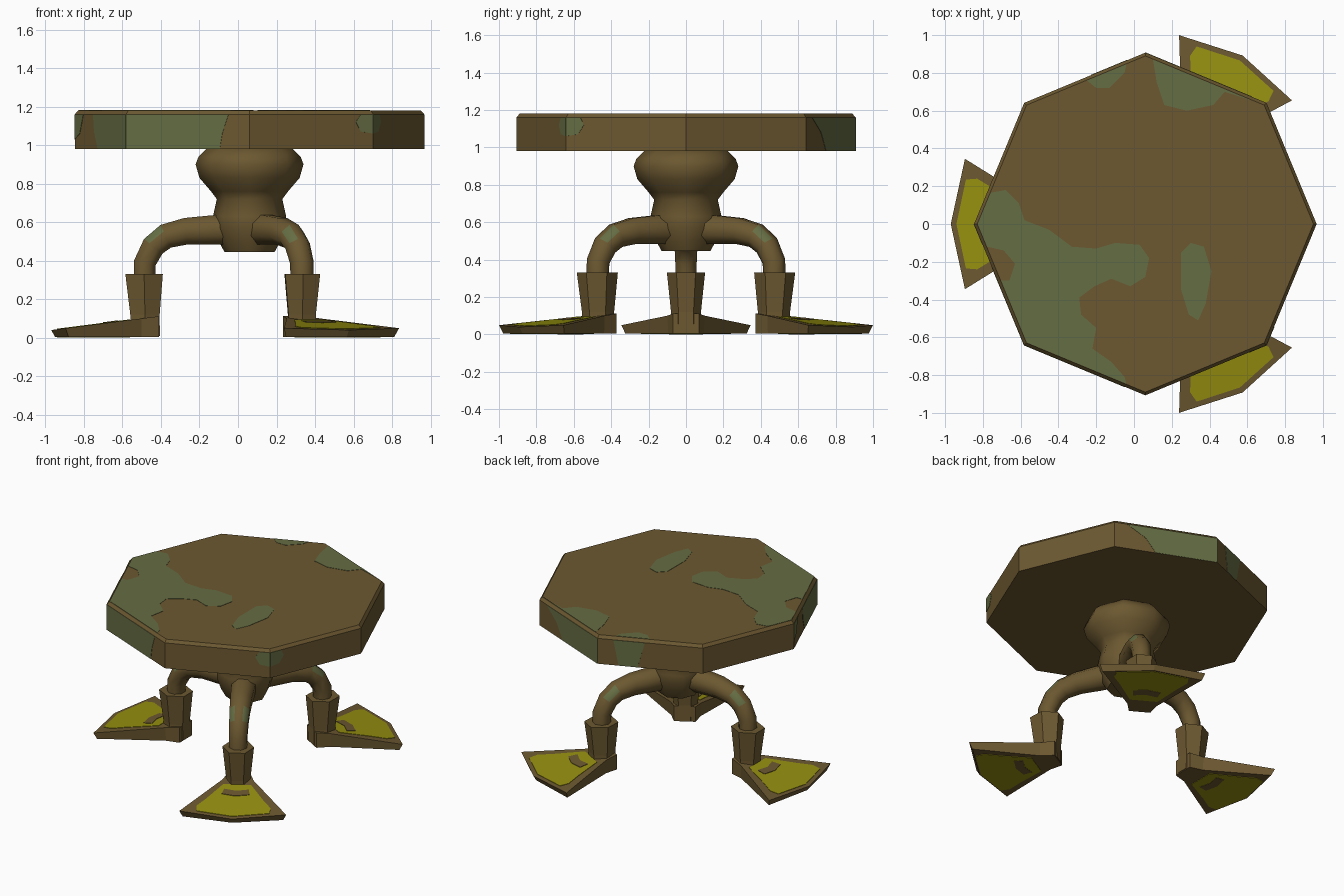
import bpy, bmesh, math
from mathutils import Vector

if "Cube" in bpy.data.objects:
    bpy.data.objects.remove(bpy.data.objects["Cube"])

CX = 0.06                      # axis of the table and its three legs


def material(name, rgb):
    m = bpy.data.materials.new(name)
    m.diffuse_color = (*rgb, 1)
    m.use_nodes = True
    m.node_tree.nodes["Principled BSDF"].inputs["Base Color"].default_value = m.diffuse_color
    return m


BROWN = material("brown", (0.150, 0.098, 0.030))
GREEN = material("moss green", (0.130, 0.153, 0.056))
YELLOW = material("yellow", (0.305, 0.279, 0.005))


def loft(name, rings, mats, smooth=False, rule=None):
    """Skin a list of point rings, cap both ends; rule(i, j) picks the colour."""
    bm = bmesh.new()
    vs = [[bm.verts.new(p) for p in ring] for ring in rings]
    n = len(rings[0])
    for i in range(len(vs) - 1):
        for j in range(n):
            k = (j + 1) % n
            f = bm.faces.new((vs[i][j], vs[i][k], vs[i + 1][k], vs[i + 1][j]))
            f.material_index = rule(i, j) if rule else 0
    bm.faces.new(vs[0][::-1])
    bm.faces.new(vs[-1])
    bmesh.ops.recalc_face_normals(bm, faces=bm.faces)
    me = bpy.data.meshes.new(name)
    bm.to_mesh(me)
    bm.free()
    for m in mats:
        me.materials.append(m)
    ob = bpy.data.objects.new(name, me)
    bpy.context.collection.objects.link(ob)
    if smooth:
        bpy.ops.object.select_all(action='DESELECT')
        ob.select_set(True)
        bpy.context.view_layer.objects.active = ob
        bpy.ops.object.shade_smooth_by_angle(angle=math.radians(60))
    return ob


def ring(rad, z, n=8):
    return [Vector((CX + rad * math.cos(math.tau * j / n),
                    rad * math.sin(math.tau * j / n), z)) for j in range(n)]


# Table top: octagonal slab with a narrow chamfer
loft("table_top", [ring(0.907, 0.98), ring(0.907, 1.16), ring(0.89, 1.18)], [BROWN])

# Pedestal: bulb, neck and hub
profile = [(0.13, 0.445), (0.16, 0.5), (0.185, 0.57), (0.19, 0.63), (0.17, 0.72),
           (0.2, 0.76), (0.26, 0.83), (0.28, 0.9), (0.265, 0.94), (0.22, 0.985)]
loft("pedestal", [ring(r, z) for r, z in profile], [BROWN], smooth=True)

# Moss patches on the upper face of the table
patches = [
    [(-.828, 0), (-.76, .165), (-.68, .18), (-.61, .11), (-.58, .02), (-.45, -.03), (-.33, -.12),
     (-.2, -.13), (-.1, -.1), (.03, -.11), (.08, -.18), (.06, -.28), (-.02, -.33),
     (-.12, -.29), (-.21, -.33), (-.29, -.39), (-.28, -.48), (-.2, -.55), (-.22, -.66),
     (-.12, -.73), (-.05, -.81), (-.04, -.847), (-.568, -.628), (-.705, -.3), (-.66, -.3),
     (-.63, -.21), (-.69, -.14), (-.778, -.12)],
    [(.25, -.15), (.3, -.1), (.37, -.12), (.41, -.25), (.38, -.42), (.34, -.51),
     (.29, -.48), (.25, -.35)],
    [(.1, .872), (.12, .75), (.16, .63), (.28, .6), (.42, .63), (.48, .7), (.62, .655),
     (.685, .629)],
    [(-.25, .76), (-.2, .72), (-.13, .72), (-.05, .8), (-.04, .847)],
]
for i, pts in enumerate(patches):
    loft(f"moss_top_{i}", [[Vector((x, y, z)) for x, y in pts] for z in (1.178, 1.182)],
         [GREEN])

# Moss patches on the table's sides: side number, outline as (along side, height)
B, T = 0.981, 1.16
side_patches = [
    (5, [(0, B), (.76, B), (.78, 1.06), (.83, T), (0, T)]),
    (4, [(.45, B), (1, B), (1, T), (.36, T), (.38, 1.07)]),
    (4, [(0, 1.03), (.1, 1.06), (.17, T), (0, T)]),
    (6, [(.9, 1.07), (1, 1.06), (1, T), (.9, T), (.86, 1.12)]),
    (7, [(0, 1.06), (.1, 1.07), (.15, 1.12), (.12, T), (0, T)]),
    (1, [(.4, B), (1, B), (1, T), (.12, T), (.3, 1.08)]),
    (2, [(.2, B), (.38, B), (.45, T), (.15, T)]),
]
corners = ring(0.907, 0)
for i, (k, pts) in enumerate(side_patches):
    a, b = corners[k], corners[(k + 1) % 8]
    out = ((a + b) / 2 - Vector((CX, 0, 0))).normalized()
    loft(f"moss_side_{i}", [[a.lerp(b, u) + out * d + Vector((0, 0, z)) for u, z in pts]
                            for d in (-0.001, 0.002)], [GREEN])


def both(pts):
    """Mirror a half outline (radius, sideways) that runs from toe to heel."""
    return pts + [(r, -t) for r, t in reversed(pts) if t]


def slope(r):                  # height of the foot's upper face
    return 0.04 + 0.128 * (1.03 - r)


foot_top = both([(1.03, 0), (.955, .345), (.56, .10), (.47, .07)])
foot_low = both([(1.01, 0), (.94, .325), (.56, .095), (.47, .07)])
web = both([(1.0, 0), (.95, .235), (.89, .24), (.8, .185), (.62, .09)])
strap = both([(.76, 0), (.74, .09), (.68, .08), (.70, 0)])[:-1]
strap = [(.76, 0), (.74, .09), (.68, .08), (.70, 0), (.68, -.08), (.74, -.09)]
# leg centre line: radius, height, thickness
path = [(.545, .28, .06), (.543, .39, .062), (.50, .475, .066), (.435, .527, .07),
        (.33, .553, .075), (.18, .56, .083), (.02, .565, .085)]

for name, deg in (("left", 180), ("front_right", -60), ("back_right", 60)):
    c, s = math.cos(math.radians(deg)), math.sin(math.radians(deg))

    def place(r, t, z):
        return Vector((CX + r * c - t * s, r * s + t * c, z))

    # Curved leg with moss on both outer flanks of the knee
    rings = []
    for i, (r, z, rad) in enumerate(path):
        p, q = path[max(i - 1, 0)], path[min(i + 1, len(path) - 1)]
        d = Vector((q[0] - p[0], q[1] - p[1])).normalized()
        angs = [math.radians(45 * j - 22.5) for j in range(8)]
        rings.append([place(r + rad * math.cos(a) * d.y, rad * math.sin(a),
                            z - rad * math.cos(a) * d.x) for a in angs])
    loft(name + "_leg", rings, [BROWN, GREEN], True,
         lambda i, j: int(i == 2 and j in (1, 7)))

    # Six-sided cuff around the ankle
    loft(name + "_cuff",
         [[place(r + 1.1 * rad * math.cos(a), rad * math.sin(a), z)
           for a in [math.radians(60 * j + 30) for j in range(6)]]
          for r, z, rad in ((.54, .01, .078), (.543, .12, .08), (.5475, .33, .102))],
         [BROWN])

    # Webbed foot, with yellow web and strap on both faces
    loft(name + "_foot", [[place(r, t, .005) for r, t in foot_low],
                          [place(r, t, slope(r)) for r, t in foot_top]], [BROWN])
    for part, pts, mat, up, low in (("web", web, YELLOW, .003, .002),
                                    ("strap", strap, BROWN, .006, 0)):
        loft(f"{name}_{part}_upper", [[place(r, t, slope(r) + h) for r, t in pts]
                                      for h in (-.002, up)], [mat])
        loft(f"{name}_{part}_lower", [[place(r, t, h) for r, t in pts]
                                      for h in (low, .006)], [mat])
